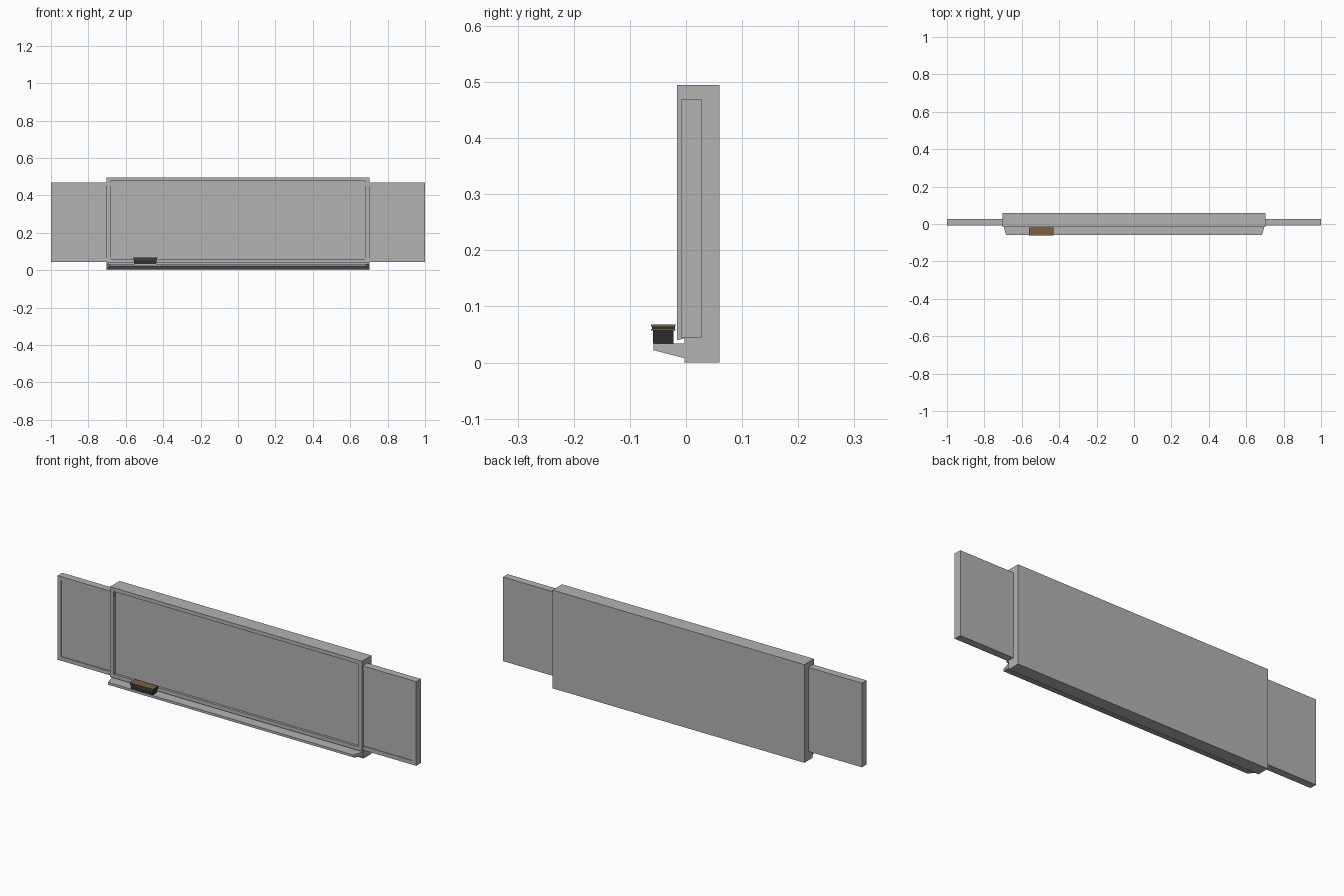
import bpy
import bmesh
from mathutils import Vector

cube = bpy.data.objects.get("Cube")
if cube:
    bpy.data.objects.remove(cube, do_unlink=True)


def material(name, rgb):
    mat = bpy.data.materials.new(name)
    mat.use_nodes = True
    colour = (*rgb, 1)
    mat.diffuse_color = colour
    mat.node_tree.nodes["Principled BSDF"].inputs["Base Color"].default_value = colour
    return mat


grey = material("board grey", (0.45, 0.45, 0.45))
felt = material("dark felt", (0.03, 0.03, 0.03))
wood = material("eraser brown", (0.2, 0.12, 0.05))


def finish(bm, name, mat):
    bmesh.ops.recalc_face_normals(bm, faces=bm.faces)
    mesh = bpy.data.meshes.new(name)
    bm.to_mesh(mesh)
    bm.free()
    mesh.materials.append(mat)
    obj = bpy.data.objects.new(name, mesh)
    bpy.context.collection.objects.link(obj)
    return obj


def extrude_profile(points, half):
    """Sweep a (y, z) outline along x from -half to half."""
    bm = bmesh.new()
    face = bm.faces.new([bm.verts.new((-half, y, z)) for y, z in points])
    result = bmesh.ops.extrude_face_region(bm, geom=[face])
    verts = [v for v in result["geom"] if isinstance(v, bmesh.types.BMVert)]
    bmesh.ops.translate(bm, verts=verts, vec=(2 * half, 0, 0))
    bmesh.ops.recalc_face_normals(bm, faces=bm.faces)
    return bm


def recess_front(bm, border, depth):
    """Sink a panel into the foremost face, leaving a frame."""
    front = min(bm.faces, key=lambda f: f.calc_center_median().y)
    bmesh.ops.inset_region(bm, faces=[front], thickness=border)
    result = bmesh.ops.extrude_face_region(bm, geom=[front])
    verts = [v for v in result["geom"] if isinstance(v, bmesh.types.BMVert)]
    bmesh.ops.translate(bm, verts=verts, vec=(0, depth, 0))
    if front.is_valid:
        bmesh.ops.delete(bm, geom=[front], context="FACES_ONLY")


def box(x0, x1, y0, y1, z0, z1):
    bm = extrude_profile([(y0, z0), (y1, z0), (y1, z1), (y0, z1)], (x1 - x0) / 2)
    bmesh.ops.translate(bm, verts=bm.verts, vec=((x0 + x1) / 2, 0, 0))
    return bm


# Main board: deep case whose face overhangs the tray, with a framed panel
bm = extrude_profile([(-0.003, 0), (0.06, 0), (0.06, 0.495), (-0.016, 0.495),
                      (-0.016, 0.04), (-0.003, 0.043)], 0.702)
recess_front(bm, 0.027, 0.012)
finish(bm, "main_board", grey)

# Sliding side panels
for side, sign in (("left", 1), ("right", -1)):
    x0, x1 = sorted((sign * 0.68, sign * 1.0))
    bm = box(x0, x1, -0.009, 0.028, 0.045, 0.469)
    recess_front(bm, 0.028, 0.004)
    # Carry the recess into the case so the inner frame edge is hidden
    for v in bm.verts:
        if abs(v.co.x) < 0.72:
            v.co.x = sign * 0.68
    finish(bm, side + "_sliding_panel", grey)

# Tray with a sloping underside and slightly tapered ends
bm = extrude_profile([(-0.003, 0.008), (-0.058, 0.022), (-0.058, 0.034),
                      (-0.003, 0.034)], 0.7)
for v in bm.verts:
    if v.co.y < -0.05:
        v.co.x *= 0.978
finish(bm, "tray", grey)

# Eraser: felt pad narrowing downwards beneath a layered back
bm = box(-0.558, -0.434, -0.059, -0.022, 0.034, 0.058)
for v in bm.verts:
    if v.co.z < 0.04:
        v.co.x += 0.004 if v.co.x < -0.5 else -0.004
finish(bm, "eraser_felt", felt)
layers = [("eraser_lower_layer", 0.057, 0.060, 0, wood),
          ("eraser_core", 0.060, 0.0645, 0.001, felt),
          ("eraser_top", 0.0645, 0.068, 0, wood)]
for name, z0, z1, shrink, mat in layers:
    bm = box(-0.561 + shrink, -0.431 - shrink, -0.062 + shrink, -0.019 - shrink, z0, z1)
    finish(bm, name, mat)
